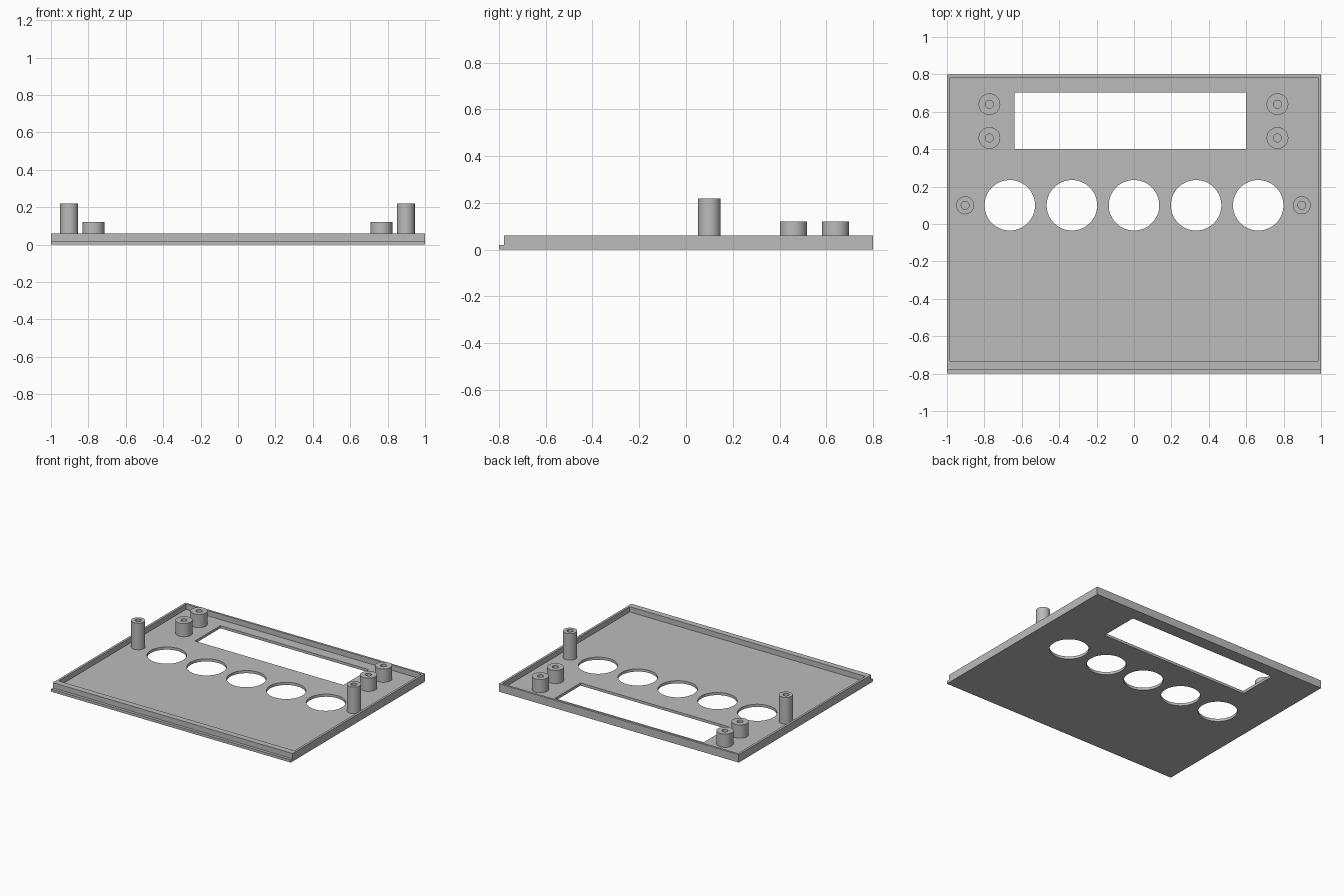
import bpy
import bmesh
from math import cos, sin, tau, radians

cube = bpy.data.objects.get("Cube")
if cube:
    bpy.data.objects.remove(cube)

gray = bpy.data.materials.new("light gray plastic")
gray.use_nodes = True
COLOUR = (0.5, 0.5, 0.5, 1)
gray.diffuse_color = COLOUR
gray.node_tree.nodes["Principled BSDF"].inputs["Base Color"].default_value = COLOUR


def rect(x0, x1, y0, y1):
    return [(x0, y0), (x1, y0), (x1, y1), (x0, y1)]


def circle(x, y, r, n=64):
    return [(x + r * cos(tau * i / n), y + r * sin(tau * i / n)) for i in range(n)]


def plate(name, loops, z0, z1):
    """Extrude a flat outline (first loop) with holes (other loops)."""
    curve = bpy.data.curves.new(name, "CURVE")
    curve.dimensions = "2D"
    curve.fill_mode = "BOTH"
    curve.extrude = (z1 - z0) / 2
    for loop in loops:
        spline = curve.splines.new("POLY")
        spline.points.add(len(loop) - 1)
        for point, (x, y) in zip(spline.points, loop):
            point.co = (x, y, 0, 1)
        spline.use_cyclic_u = True
    obj = bpy.data.objects.new(name, curve)
    bpy.context.collection.objects.link(obj)
    obj.location.z = (z0 + z1) / 2
    bpy.ops.object.select_all(action="DESELECT")
    obj.select_set(True)
    bpy.context.view_layer.objects.active = obj
    bpy.ops.object.convert(target="MESH")
    obj = bpy.context.object
    # Weld caps to walls
    bm = bmesh.new()
    bm.from_mesh(obj.data)
    bmesh.ops.remove_doubles(bm, verts=bm.verts, dist=0.0001)
    bmesh.ops.recalc_face_normals(bm, faces=bm.faces)
    bm.to_mesh(obj.data)
    bm.free()
    obj.data.materials.clear()
    obj.data.materials.append(gray)
    bpy.ops.object.shade_smooth_by_angle(angle=radians(30))
    return obj


FLOOR, RIM = 0.02, 0.06

# Floor with the display window and five round openings
window = rect(-0.64, 0.60, 0.40, 0.703)
openings = [circle(0.332 * i, 0.10, 0.135) for i in range(-2, 3)]
plate("floor_panel", [rect(-1, 1, -0.8, 0.8), window] + openings, 0, FLOOR)

# Raised rim, set back from the front edge to leave a lip
plate("rim", [rect(-1, 1, -0.778, 0.8), rect(-0.983, 0.983, -0.733, 0.784)], FLOOR, RIM)

# Hollow screw posts, in mirrored pairs about a slightly offset axis
for side, label in ((-1, "right"), (1, "left")):
    posts = [("tall_post", 0.90, 0.10, 0.048, 0.22),
             ("short_post_front", 0.77, 0.46, 0.058, 0.12),
             ("short_post_back", 0.77, 0.64, 0.058, 0.12)]
    for name, x, y, radius, top in posts:
        cx = side * x - 0.003
        plate(f"{name}_{label}", [circle(cx, y, radius, 48), circle(cx, y, 0.021, 48)],
              FLOOR, top)
